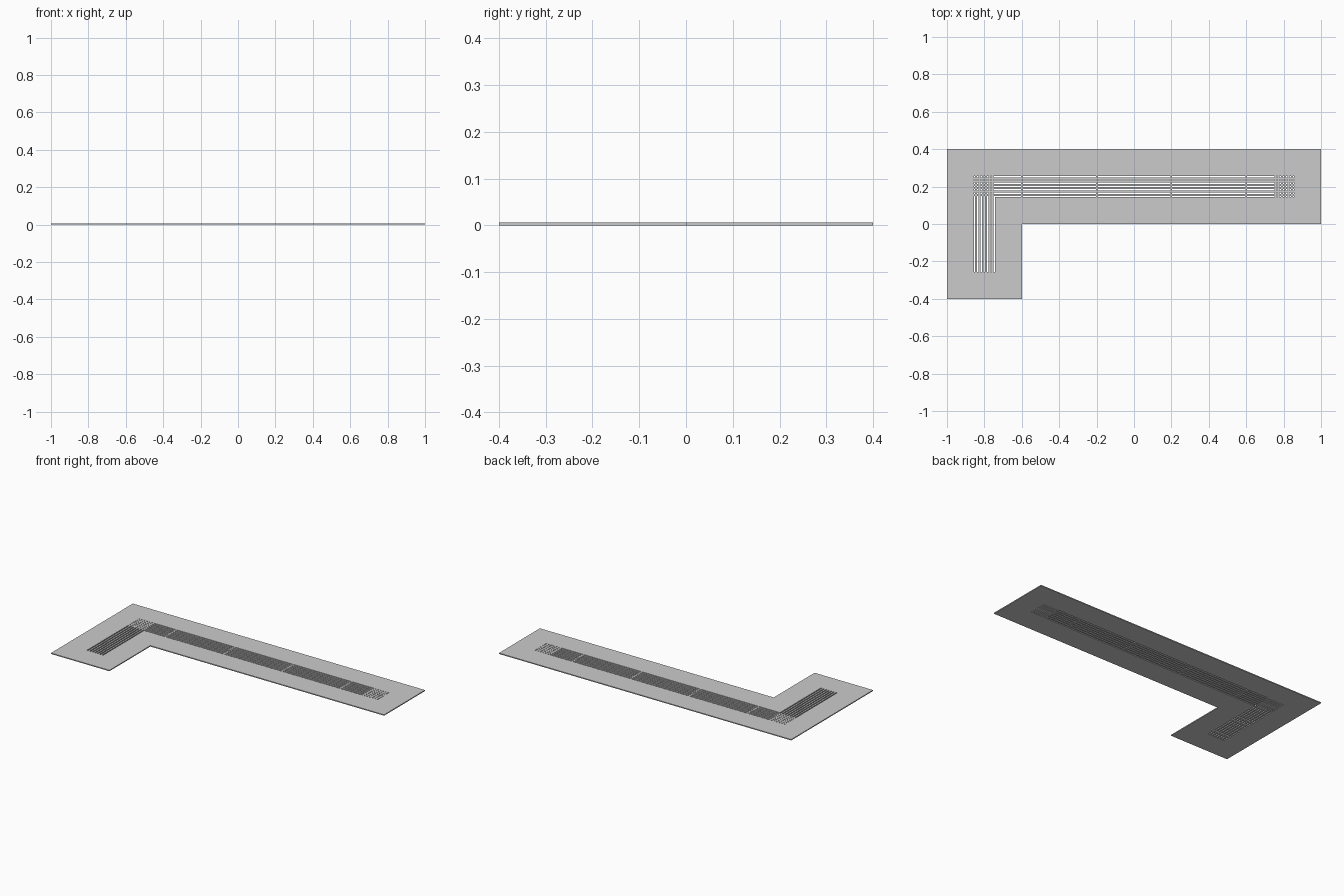
import bpy, bmesh

if "Cube" in bpy.data.objects:
    bpy.data.objects.remove(bpy.data.objects["Cube"])

T = 0.006          # plate thickness
IN, OUT = 0.144, 0.256   # opening limits across an arm


def prism(name, pts, z0, z1):
    bm = bmesh.new()
    face = bm.faces.new([bm.verts.new((x, y, z0)) for x, y in pts])
    top = bmesh.ops.extrude_face_region(bm, geom=[face])["geom"]
    for v in top:
        if isinstance(v, bmesh.types.BMVert):
            v.co.z = z1
    bmesh.ops.recalc_face_normals(bm, faces=bm.faces)
    me = bpy.data.meshes.new(name)
    bm.to_mesh(me)
    bm.free()
    ob = bpy.data.objects.new(name, me)
    bpy.context.collection.objects.link(ob)
    return ob


def bar(name, x0, x1, y0, y1, z0=0, z1=T):
    return prism(name, [(x0, y0), (x1, y0), (x1, y1), (x0, y1)], z0, z1)


# L-shaped flange with an L-shaped opening
frame = prism("flange", [(-1, -.4), (-.6, -.4), (-.6, 0), (1, 0), (1, .4), (-1, .4)], 0, T)
cut = prism("opening_cutter", [(-.856, -.256), (-.744, -.256), (-.744, IN),
                               (.856, IN), (.856, OUT), (-.856, OUT)], -.1, .1)
cut.hide_render = True
cut.hide_set(True)
mod = frame.modifiers.new("opening", "BOOLEAN")
mod.operation = "DIFFERENCE"
mod.object = cut
mod.solver = "EXACT"

# slats along both arms, and short crossing slats at the far end
N, GAP = 7, 0.007
pitch = (0.112 - GAP) / (N - 1)
for i in range(N - 1):
    a = GAP + i * pitch
    b = a + pitch - GAP
    bar("long_slat", -.856, .856, IN + a, IN + b)
    bar("short_arm_slat", -.856 + a, -.856 + b, -.256, OUT)
    bar("end_slat", .744 + a, .744 + b, IN, OUT)

# cross ties joining the long slats
for x in (-.6, -.2, .2, .6):
    bar("cross_tie", x - .004, x + .004, IN, OUT)
